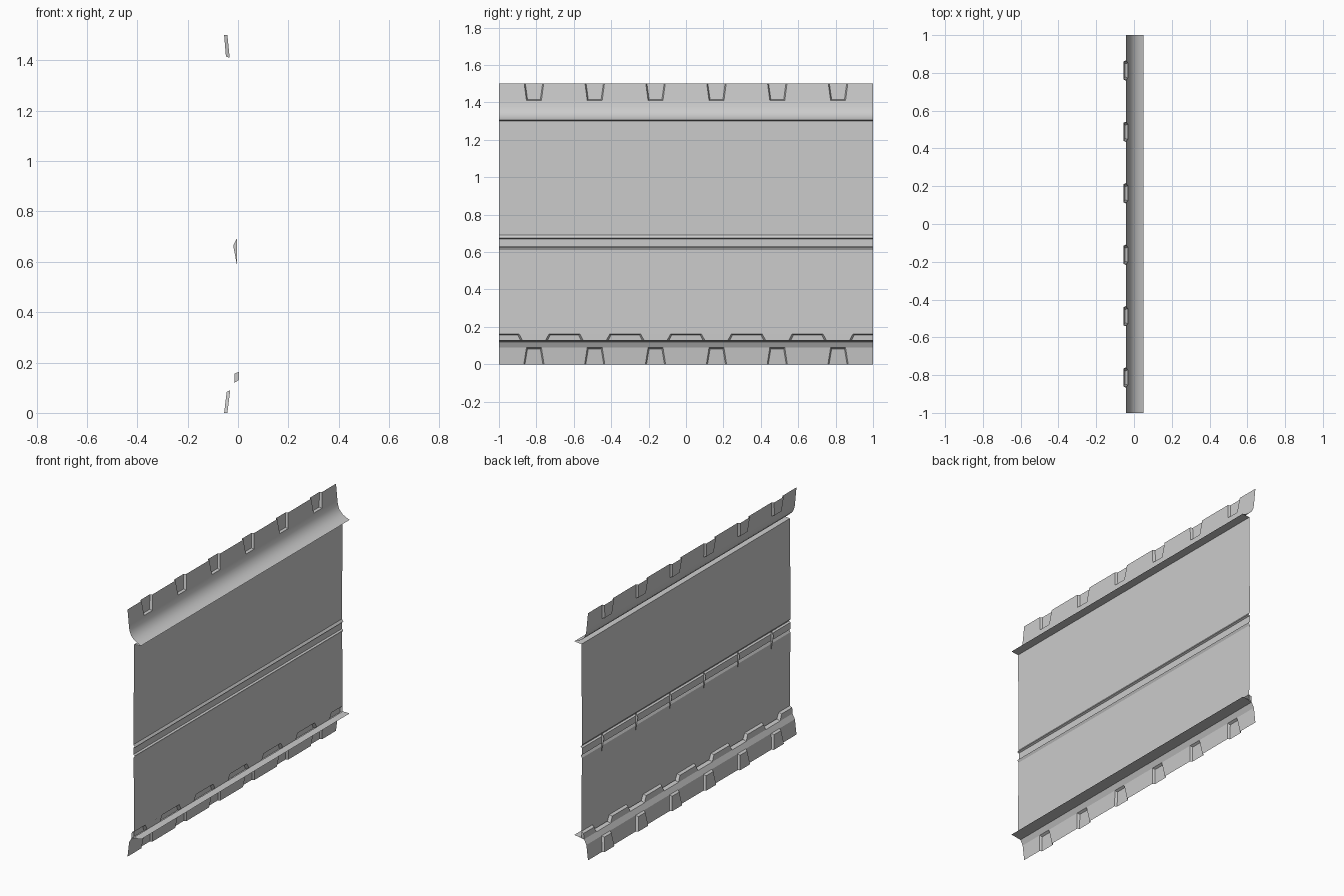
import bpy, bmesh

if "Cube" in bpy.data.objects:
    bpy.data.objects.remove(bpy.data.objects["Cube"])

TABS = [s * y for y in (0.163, 0.488, 0.813) for s in (-1, 1)]
CLIPS = [0.325 * i for i in range(-3, 4)]


def build(name, quads, angle=None):
    """Make one sheet object from a list of quads, welding shared corners."""
    bm = bmesh.new()
    for q in quads:
        bm.faces.new([bm.verts.new(p) for p in q])
    bmesh.ops.remove_doubles(bm, verts=bm.verts, dist=0.0005)
    me = bpy.data.meshes.new(name)
    bm.to_mesh(me)
    bm.free()
    ob = bpy.data.objects.new(name, me)
    bpy.context.collection.objects.link(ob)
    if angle:
        bpy.ops.object.select_all(action='DESELECT')
        ob.select_set(True)
        bpy.context.view_layer.objects.active = ob
        bpy.ops.object.shade_smooth_by_angle(angle=angle)
    return ob


def strip(p, q, y0=(-1, -1), y1=(1, 1)):
    """Quad between profile points p and q; y0/y1 give the y ends at p and q."""
    return [(p[0], y0[0], p[1]), (p[0], y1[0], p[1]),
            (q[0], y1[1], q[1]), (q[0], y0[1], q[1])]


def sheet(name, pts, angle=None):
    return build(name, [strip(p, q) for p, q in zip(pts, pts[1:])], angle)


def pocketed(name, a, b, back_a, back_b, centres, wa, wb, inset=0.006):
    """Strip from a (open edge) to b with tapered pockets pressed backwards."""
    clamp = lambda v: max(-1.0, min(1.0, v))
    quads, left = [], (-1, -1)
    for c in sorted(centres):
        lo = (clamp(c - wa), clamp(c - wb))
        hi = (clamp(c + wa), clamp(c + wb))
        blo = (clamp(c - wa + inset), clamp(c - wb + inset))
        bhi = (clamp(c + wa - inset), clamp(c + wb - inset))
        if lo[0] > -1:
            quads.append(strip(a, b, left, lo))
        left = hi
        front, back = strip(a, b, lo, hi), strip(back_a, back_b, blo, bhi)
        quads.append(back)
        for i in (1, 2, 3):          # two sides and the closed end
            j = (i + 1) % 4
            quads.append([front[i], front[j], back[j], back[i]])
    if left[0] < 1:
        quads.append(strip(a, b, left, (1, 1)))
    return build(name, quads)


# nailing flange tabs at the top edge
pocketed("top_flange_tabs", (-0.042, 1.5), (-0.033, 1.41),
         (-0.055, 1.5), (-0.048, 1.415), TABS, 0.052, 0.04)

# curved cove running out to the upper lip
sheet("top_cove", [(-0.033, 1.41), (-0.029, 1.375), (-0.018, 1.348),
                   (0.003, 1.326), (0.028, 1.312), (0.05, 1.305)], 0.6)

# main panel with the upper lip underside and two fine ridges
sheet("panel", [(0.05, 1.305), (0.002, 1.3), (-0.002, 0.69), (0.008, 0.676),
                (-0.003, 0.671), (-0.003, 0.63), (0.007, 0.624),
                (-0.001, 0.61), (0.003, 0.163)])

# row of clip recesses at the foot of the panel
pocketed("clip_recesses", (0.003, 0.13), (0.003, 0.163),
         (-0.015, 0.12), (-0.013, 0.156), CLIPS, 0.1, 0.082)

# projecting lower lip, then the sloping skirt
sheet("lower_lip", [(0.003, 0.13), (0.05, 0.13), (-0.015, 0.12)])
sheet("skirt", [(-0.015, 0.12), (-0.031, 0.09)])
pocketed("skirt_tabs", (-0.042, 0), (-0.031, 0.09),
         (-0.055, 0), (-0.045, 0.083), TABS, 0.054, 0.04)

# small triangular fins behind the ridges
for i, y in enumerate(sorted(TABS)):
    me = bpy.data.meshes.new("fin")
    me.from_pydata([(-0.003, y, 0.695), (-0.019, y, 0.665), (-0.003, y, 0.58)],
                   [], [(0, 1, 2)])
    ob = bpy.data.objects.new(f"back_fin_{i + 1}", me)
    bpy.context.collection.objects.link(ob)
